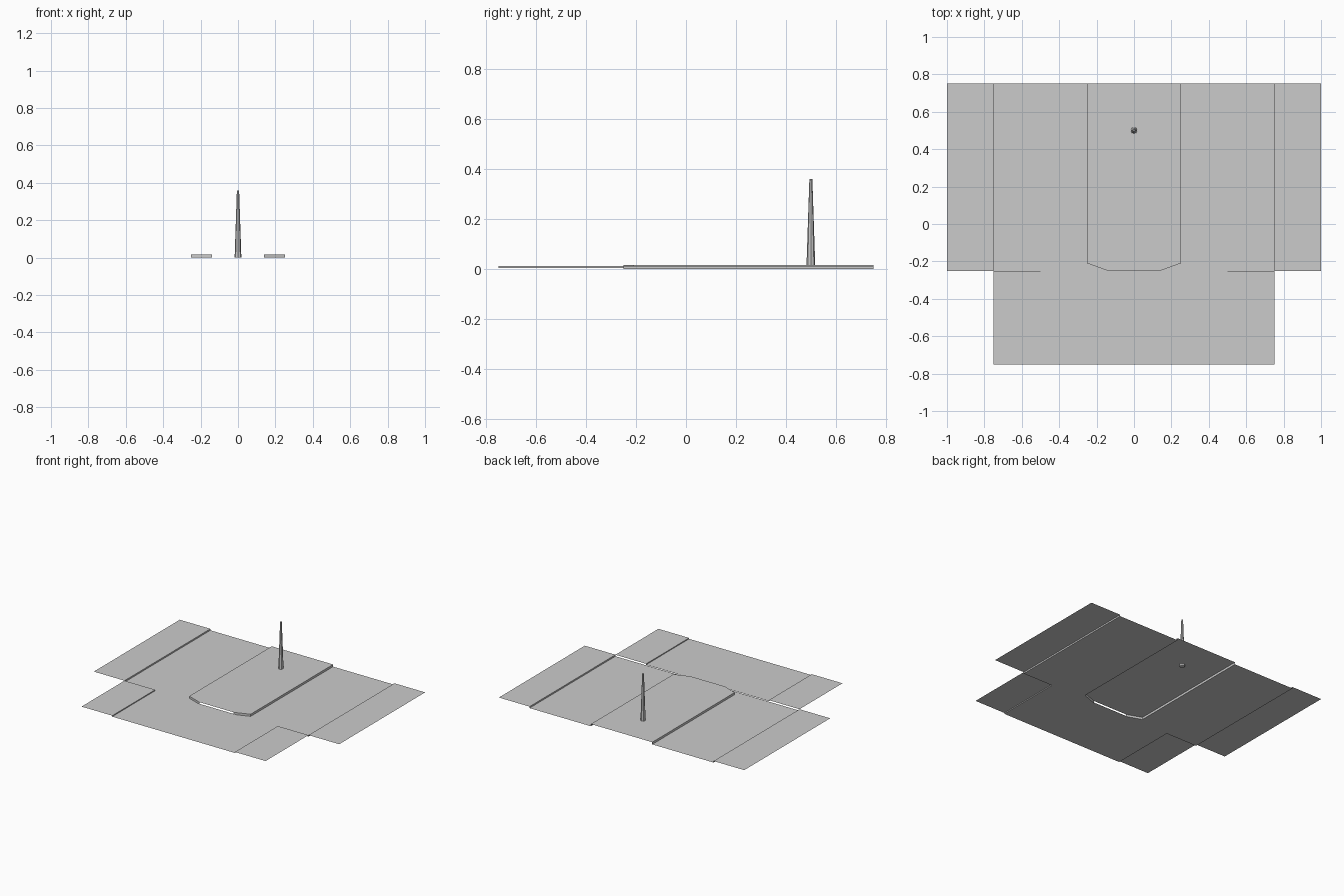
import bpy
import bmesh

# Remove the default cube only
cube = bpy.data.objects.get("Cube")
if cube:
    bpy.data.objects.remove(cube, do_unlink=True)

# Single flat grey
grey = bpy.data.materials.new("plain_grey")
grey.use_nodes = True
GREY = (0.6, 0.6, 0.6, 1)
grey.diffuse_color = GREY
grey.node_tree.nodes["Principled BSDF"].inputs["Base Color"].default_value = GREY

# Sheet heights and main lines
MID, FRONT, SIDE, TOP = 0.0, 0.004, 0.011, 0.016
BACK_Y, SEAM_Y, FRONT_Y = 0.75, -0.25, -0.75


def add_object(name, bm, mirror=True):
    mesh = bpy.data.meshes.new(name)
    bm.to_mesh(mesh)
    bm.free()
    mesh.materials.append(grey)
    obj = bpy.data.objects.new(name, mesh)
    bpy.context.collection.objects.link(obj)
    if mirror:
        obj.modifiers.new("both_sides", "MIRROR").use_mirror_merge = True
    return obj


def sheet(bm, outline, z):
    """Flat face from an anticlockwise outline."""
    bm.faces.new([bm.verts.new((x, y, z)) for x, y in outline])


def wall(bm, a, b, low, high):
    """Upright step between two plan points."""
    corners = [(*a, low), (*b, low), (*b, high), (*a, high)]
    bm.faces.new([bm.verts.new(c) for c in corners])


def rectangle(x0, x1, y0, y1):
    return [(x0, y0), (x1, y0), (x1, y1), (x0, y1)]


# Raised centre panel with clipped front corners, open under the flat front edge
side_back, side_front, nose = (0.25, BACK_Y), (0.25, -0.21), (0.14, SEAM_Y)
bm = bmesh.new()
sheet(bm, [(0, SEAM_Y), nose, side_front, side_back, (0, BACK_Y)], TOP)
wall(bm, side_front, side_back, MID, TOP)
wall(bm, nose, side_front, MID, TOP)
bmesh.ops.remove_doubles(bm, verts=bm.verts, dist=0.0005)
add_object("centre_panel", bm)

# Low panels beside the centre
bm = bmesh.new()
sheet(bm, [nose, (0.75, SEAM_Y), (0.75, BACK_Y), side_back, side_front], MID)
add_object("middle_panels", bm)

# Outer wings, stepped up from the low panels
bm = bmesh.new()
sheet(bm, rectangle(0.75, 1, SEAM_Y, BACK_Y), SIDE)
wall(bm, (0.75, BACK_Y), (0.75, SEAM_Y), MID, SIDE)
bmesh.ops.remove_doubles(bm, verts=bm.verts, dist=0.0005)
add_object("outer_wings", bm)

# Front panel
bm = bmesh.new()
sheet(bm, rectangle(-0.5, 0.5, FRONT_Y, SEAM_Y), FRONT)
add_object("front_panel", bm, mirror=False)

# Front flaps, stepped up from the front panel
bm = bmesh.new()
sheet(bm, rectangle(0.5, 0.75, FRONT_Y, SEAM_Y), SIDE)
wall(bm, (0.5, SEAM_Y), (0.5, FRONT_Y), FRONT, SIDE)
bmesh.ops.remove_doubles(bm, verts=bm.verts, dist=0.0005)
add_object("front_flaps", bm)

# Tapered mast near the back
HEIGHT = 0.36
bm = bmesh.new()
bmesh.ops.create_cone(bm, cap_ends=True, segments=8, radius1=0.018,
                      radius2=0.006, depth=HEIGHT)
mast = add_object("mast", bm, mirror=False)
mast.location = (0, 0.5, HEIGHT / 2)
